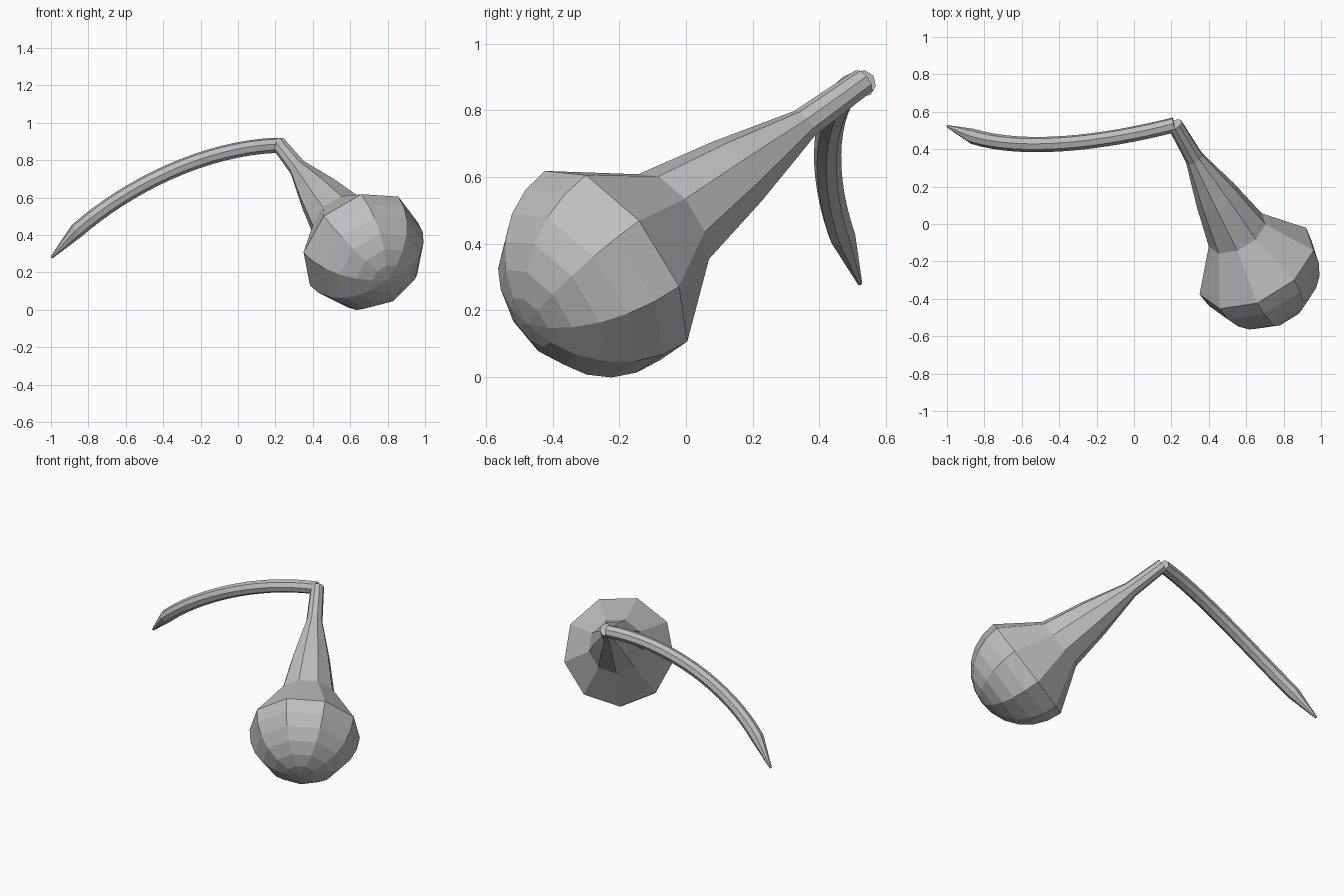
import bpy, bmesh, math
from mathutils import Vector
from mathutils.geometry import interpolate_bezier

cube = bpy.data.objects.get("Cube")
if cube:
    bpy.data.objects.remove(cube, do_unlink=True)

grey = bpy.data.materials.new("plain grey")
grey.use_nodes = True
colour = (0.52, 0.52, 0.52, 1)
grey.diffuse_color = colour
grey.node_tree.nodes["Principled BSDF"].inputs["Base Color"].default_value = colour


def loft(name, centres, radii, reference, sides):
    """Skin flat-sided rings along a path; a zero radius closes to a point."""
    bm = bmesh.new()
    rings = []
    last = len(centres) - 1
    for i, (centre, radius) in enumerate(zip(centres, radii)):
        tangent = (centres[min(i + 1, last)] - centres[max(i - 1, 0)]).normalized()
        a = (reference - tangent * reference.dot(tangent)).normalized()
        b = tangent.cross(a)
        if radius == 0:
            rings.append([bm.verts.new(centre)] * sides)
            continue
        angles = [math.tau * k / sides for k in range(sides)]
        rings.append([bm.verts.new(centre + radius * (a * math.cos(t) + b * math.sin(t)))
                      for t in angles])
    for low, high in zip(rings, rings[1:]):
        for k in range(sides):
            n = (k + 1) % sides
            corners = [low[k], low[n], high[n], high[k]]
            bm.faces.new(list(dict.fromkeys(corners)))
    for ring, radius in ((rings[0], radii[0]), (rings[-1], radii[-1])):
        if radius > 0:
            bm.faces.new(ring)
    bmesh.ops.recalc_face_normals(bm, faces=bm.faces)
    mesh = bpy.data.meshes.new(name)
    bm.to_mesh(mesh)
    bm.free()
    mesh.materials.append(grey)
    obj = bpy.data.objects.new(name, mesh)
    bpy.context.collection.objects.link(obj)
    return obj


# Bulb: half sphere at the front, tapering into a straight neck
bulb_centre = Vector((0.655, -0.224, 0.34))
neck_end = Vector((0.22, 0.53, 0.885))
axis = (neck_end - bulb_centre).normalized()
R = 0.342
profile = [(-R * math.sin(math.radians(a)), R * math.cos(math.radians(a)))
           for a in range(75, -1, -15)]
profile = [(-R, 0)] + profile
profile += [(0.245, 0.17), (0.51, 0.118), (0.785, 0.05), (1.03, 0.041)]
loft("bulb_and_neck", [bulb_centre + axis * t for t, r in profile],
     [r for t, r in profile], Vector((0.02, -0.6, 0.8)), 9)

# Stem: slender arched tube ending in a thin point
path = interpolate_bezier(Vector((0.215, 0.53, 0.88)), Vector((-0.18, 0.43, 0.868)),
                          Vector((-0.59, 0.385, 0.66)), Vector((-0.86, 0.468, 0.425)), 17)
path = [Vector(p) for p in path] + [Vector((-0.997, 0.522, 0.28))]
loft("arched_stem", path, [0.041] * 17 + [0.007], Vector((0.375, -1, -0.741)), 8)
